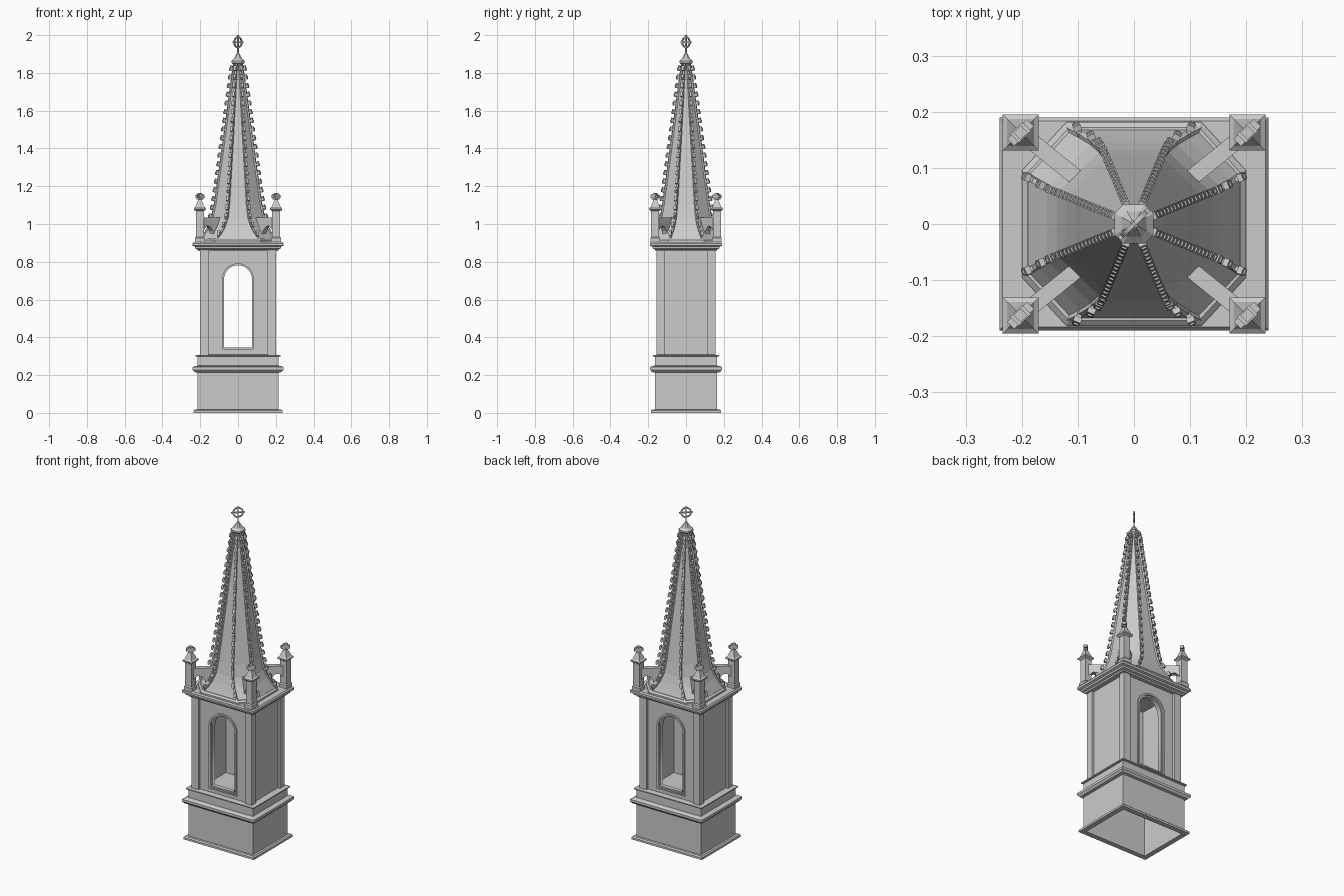
import bpy, bmesh, math
from mathutils import Vector, Matrix

if "Cube" in bpy.data.objects:
    bpy.data.objects.remove(bpy.data.objects["Cube"])


def finish(name, bm):
    bmesh.ops.recalc_face_normals(bm, faces=bm.faces)
    me = bpy.data.meshes.new(name)
    bm.to_mesh(me)
    bm.free()
    ob = bpy.data.objects.new(name, me)
    bpy.context.collection.objects.link(ob)
    return ob


def loft(bm, rings, cap0=True, cap1=True):
    vs = [[bm.verts.new(p) for p in r] for r in rings]
    n = len(vs[0])
    for a, b in zip(vs, vs[1:]):
        for i in range(n):
            bm.faces.new((a[i], a[(i + 1) % n], b[(i + 1) % n], b[i]))
    if cap0:
        bm.faces.new(vs[0][::-1])
    if cap1:
        bm.faces.new(vs[-1])


def rect(hx, hy, z, cx=0, cy=0):
    return [(cx + sx * hx, cy + sy * hy, z) for sx, sy in ((-1, -1), (1, -1), (1, 1), (-1, 1))]


def box(bm, size, mat):
    bmesh.ops.create_cube(bm, size=1, matrix=mat @ Matrix.Diagonal((*size, 1)))


def moulding(name, prof, cap0, cap1, diff=0.05):
    bm = bmesh.new()
    loft(bm, [rect(h, h - diff, z) for h, z in prof], cap0, cap1)
    return finish(name, bm)


# Hollow plinth and mouldings
moulding("plinth", [(.205, .29), (.205, 0), (.235, 0), (.235, .012), (.228, .018), (.215, .018),
                    (.215, .213), (.23, .216), (.24, .228), (.24, .242), (.23, .248), (.215, .25),
                    (.215, .298), (.225, .3), (.225, .306), (.2, .308)], False, True)
moulding("cornice", [(.18, .858), (.212, .858), (.215, .866), (.226, .87), (.228, .88),
                     (.24, .885), (.24, .898), (.234, .906)], True, True)

# Corner piers and side walls
bm = bmesh.new()
for sx in (-1, 1):
    for sy in (-1, 1):
        loft(bm, [rect(.0225, .02, z, sx * .1775, sy * .135) for z in (.305, .862)])
finish("corner_piers", bm)
bm = bmesh.new()
for sx in (-1, 1):
    loft(bm, [rect(.0125, .118, z, sx * .1725) for z in (.305, .862)])
finish("side_walls", bm)


# Arched front and back walls with stepped frames
def arch(h, z0, zs=.707, n=16):
    return [(-h, z0), (h, z0)] + [(h * math.cos(math.pi * i / n), zs + h * math.sin(math.pi * i / n))
                                  for i in range(n + 1)]


def pierced(name, outer, inner, y, depth):
    cu = bpy.data.curves.new(name, 'CURVE')
    cu.dimensions = '2D'
    cu.fill_mode = 'BOTH'
    cu.extrude = depth / 2
    for pts in (outer, inner):
        sp = cu.splines.new('POLY')
        sp.points.add(len(pts) - 1)
        for p, q in zip(sp.points, pts):
            p.co = (q[0], q[1], 0, 1)
        sp.use_cyclic_u = True
    ob = bpy.data.objects.new(name, cu)
    ob.matrix_world = Matrix.Translation((0, y, 0)) @ Matrix.Rotation(math.pi / 2, 4, 'X')
    bpy.context.collection.objects.link(ob)
    bpy.ops.object.select_all(action='DESELECT')
    ob.select_set(True)
    bpy.context.view_layer.objects.active = ob
    bpy.ops.object.convert(target='MESH')


for side, s in (("front", -1), ("back", 1)):
    wall = [(-.16, .305), (.16, .305), (.16, .862), (-.16, .862)]
    pierced(side + "_wall", wall, arch(.083, .338), s * .127, .026)
    pierced(side + "_frame", arch(.093, .33), arch(.082, .338), s * .141, .012)
    pierced(side + "_inner_frame", arch(.084, .337), arch(.074, .346), s * .124, .026)


# Flared octagonal spire: z, half width x, half width y, flat half widths
ROWS = [(.922, .19, .168, .113, .086), (.95, .175, .157, .092, .076), (.985, .155, .145, .073, .065),
        (1.03, .137, .132, .058, .056), (1.1, .122, .12, .05, .05), (1.2, .107, .106, .044, .044),
        (1.5, .066, .066, .027, .027), (1.86, .018, .018, .0075, .0075)]


def octagon(z, ax, ay, cx, cy):
    return [Vector(p + (z,)) for p in ((cx, -ay), (ax, -cy), (ax, cy), (cx, ay),
                                       (-cx, ay), (-ax, cy), (-ax, -cy), (-cx, -ay))]


rings = [octagon(*r) for r in ROWS]
bm = bmesh.new()
loft(bm, rings)
finish("spire", bm)
bm = bmesh.new()
loft(bm, [octagon(z, .2 - d, .182 - d, .12 - d * .4, .095 - d * .4)
          for z, d in ((.904, 0), (.915, 0), (.924, .01))])
finish("spire_foot", bm)


# Ribs along the spire edges with rows of crockets
ribs, crockets = bmesh.new(), bmesh.new()
for k in range(8):
    path = [r[k] for r in rings]
    ang = math.atan2(path[4].y, path[4].x)
    out, side = Vector((math.cos(ang), math.sin(ang), 0)), Vector((-math.sin(ang), math.cos(ang), 0))
    loft(ribs, [[p + out * a + side * b for a, b in ((-.006, -.006), (.006, -.005), (.006, .005), (-.006, .006))]
                for p in path])
    z = .945
    while z < 1.83:
        i = max(j for j in range(len(path) - 1) if path[j].z <= z)
        p = path[i].lerp(path[i + 1], (z - path[i].z) / (path[i + 1].z - path[i].z))
        m = Matrix.Translation(p) @ Matrix.Rotation(ang, 4, 'Z') @ Matrix.Rotation(-.25, 4, 'Y')
        box(crockets, (.026, .009, .009), m @ Matrix.Translation((.011, 0, 0)))
        box(crockets, (.010, .014, .026), m @ Matrix.Translation((.016, 0, .002)))
        z += .046
finish("ribs", ribs)
finish("crockets", crockets)

# Corner pinnacles with cross finials, and flying buttresses
pin, tips, fly = bmesh.new(), bmesh.new(), bmesh.new()
for sx in (-1, 1):
    for sy in (-1, 1):
        cx, cy = sx * .202, sy * .163
        loft(pin, [rect(h, h, z, cx, cy) for h, z in (
            (.026, .904), (.026, .925), (.021, .932), (.021, 1.068), (.032, 1.076),
            (.032, 1.084), (.024, 1.09), (.009, 1.128), (.007, 1.15))])
        m = Matrix.Translation((cx, cy, 1.145)) @ Matrix.Rotation(math.pi / 4, 4, 'Z')
        box(tips, (.05, .018, .016), m)
        box(tips, (.03, .022, .028), m)
        box(tips, (.018, .018, .034), m @ Matrix.Translation((0, 0, .002)))
        d = Vector((-sx * .78, -sy * .63, 0))
        w = Vector((-d.y, d.x, 0)) * .0145
        prof = [(.01, 1.035), (.145, 1.035), (.145, .93), (.085, .93), (.078, .962), (.06, .985),
                (.04, .99), (.025, .98), (.01, .96)]
        c = Vector((cx, cy, 0))
        loft(fly, [[c + d * a + Vector((0, 0, z)) + w * s for a, z in prof] for s in (-1, 1)])
finish("pinnacles", pin)
finish("pinnacle_finials", tips)
finish("flying_buttresses", fly)

# Spire cap and ringed cross, set diagonally
bm = bmesh.new()
loft(bm, [octagon(z, r, r, r * .55, r * .55) for r, z in (
    (.018, 1.83), (.024, 1.845), (.035, 1.853), (.035, 1.863), (.022, 1.875), (.012, 1.895), (.006, 1.905))])
finish("spire_cap", bm)
bm = bmesh.new()
m = Matrix.Translation((0, 0, 1.962)) @ Matrix.Rotation(math.pi / 4, 4, 'Z')
box(bm, (.007, .007, .112), m @ Matrix.Translation((0, 0, -.018)))
box(bm, (.074, .007, .007), m)
n = 24
tube = [[m @ Vector((math.cos(2 * math.pi * i / n) * r, y, math.sin(2 * math.pi * i / n) * r))
         for r, y in ((.024, -.004), (.031, -.004), (.031, .004), (.024, .004))] for i in range(n + 1)]
loft(bm, tube, False, False)
bmesh.ops.remove_doubles(bm, verts=bm.verts, dist=1e-5)
finish("ring_cross", bm)
